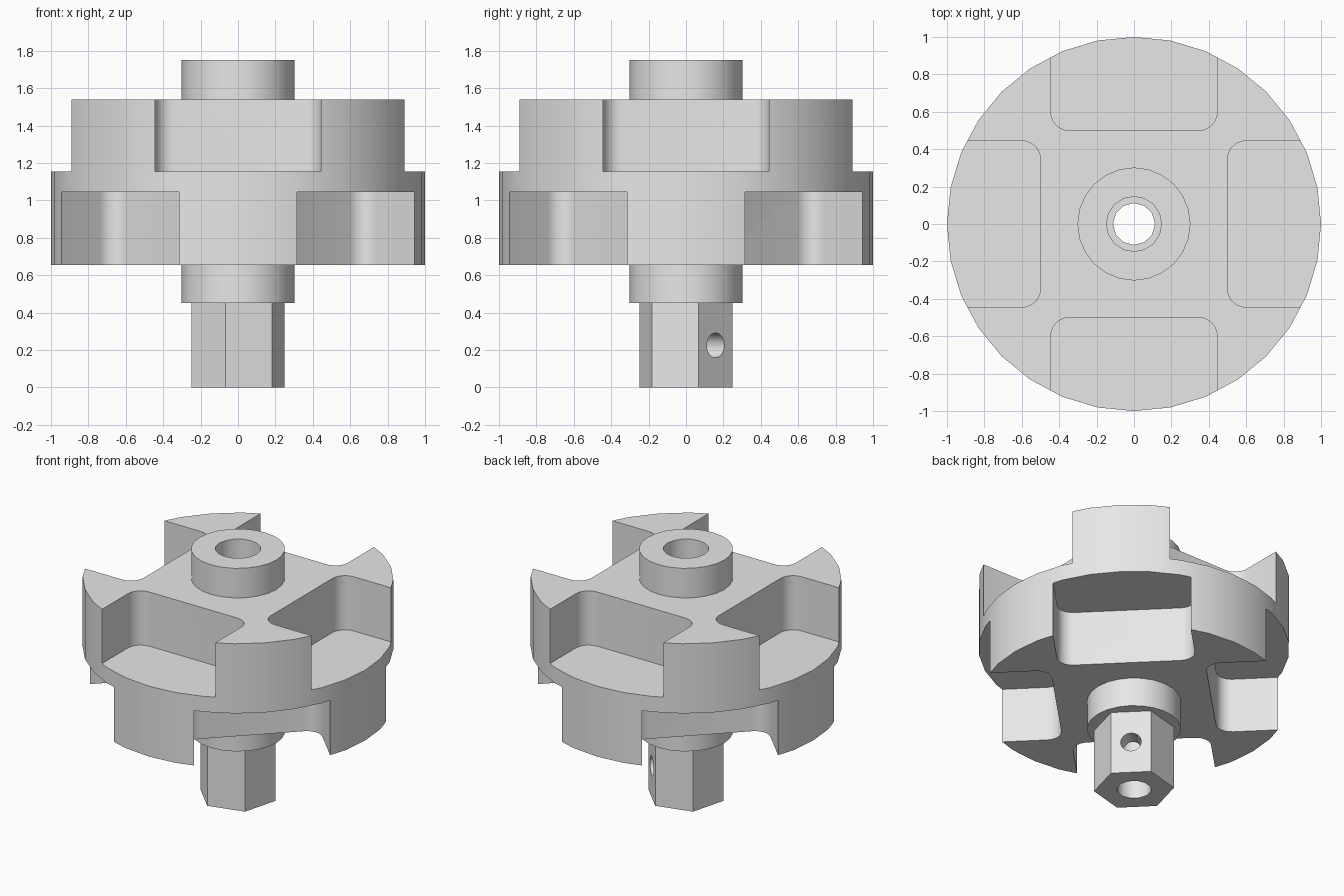
import bpy, bmesh, math
from mathutils import Matrix

cube = bpy.data.objects.get("Cube")
if cube:
    bpy.data.objects.remove(cube, do_unlink=True)

# Single plain colour
grey = bpy.data.materials.new("light grey")
grey.use_nodes = True
grey.diffuse_color = (0.8, 0.8, 0.8, 1)
grey.node_tree.nodes["Principled BSDF"].inputs["Base Color"].default_value = (0.8, 0.8, 0.8, 1)


def prism(name, points, z0, z1, matrix=Matrix()):
    """Extrude a flat outline from z0 to z1, then place it."""
    bm = bmesh.new()
    face = bm.faces.new([bm.verts.new((x, y, z0)) for x, y in points])
    top = bmesh.ops.extrude_face_region(bm, geom=[face])["geom"]
    for v in top:
        if isinstance(v, bmesh.types.BMVert):
            v.co.z = z1
    bmesh.ops.recalc_face_normals(bm, faces=bm.faces)
    bm.transform(matrix)
    mesh = bpy.data.meshes.new(name)
    bm.to_mesh(mesh)
    bm.free()
    mesh.materials.append(grey)
    obj = bpy.data.objects.new(name, mesh)
    bpy.context.collection.objects.link(obj)
    return obj


def ring(radius, sides, start=0):
    angles = [math.radians(start) + math.tau * i / sides for i in range(sides)]
    return [(radius * math.cos(a), radius * math.sin(a)) for a in angles]


def combine(target, tool, operation):
    """Apply a boolean and discard the tool."""
    mod = target.modifiers.new("combine", "BOOLEAN")
    mod.operation, mod.object, mod.solver = operation, tool, "EXACT"
    bpy.context.view_layer.objects.active = target
    bpy.ops.object.modifier_apply(modifier=mod.name)
    bpy.data.objects.remove(tool, do_unlink=True)


# Pocket outline: open outwards, with two rounded inner corners
inner, half, fillet, outer = 0.5, 0.445, 0.1, 1.3
corner = []
for i in range(7):
    a = math.pi / 2 * i / 6
    corner.append((inner + fillet * (1 - math.sin(a)), half - fillet * (1 - math.cos(a))))
pocket = [(outer, half)] + corner
pocket += [(x, -y) for x, y in reversed(pocket)]

# Main disc with collars and hexagonal shaft
coupling = prism("slotted_coupling", ring(1, 32), 0.655, 1.54)
combine(coupling, prism("collar", ring(0.302, 24), 0.45, 1.75), "UNION")
combine(coupling, prism("hex_shaft", ring(0.258, 6, 15), 0, 0.6), "UNION")

# Four pockets above, four below turned by half a step
for i in range(4):
    for z0, z1, turn in ((1.155, 1.65, 0), (0.55, 1.045, 45)):
        spin = Matrix.Rotation(math.radians(90 * i + turn), 4, "Z")
        combine(coupling, prism("pocket", pocket, z0, z1, spin), "DIFFERENCE")

# Stepped bore through the axis
combine(coupling, prism("wide_bore", ring(0.147, 16), 0.46, 1.9), "DIFFERENCE")
combine(coupling, prism("narrow_bore", ring(0.112, 12), -0.1, 0.6), "DIFFERENCE")

# Cross hole in one flat of the shaft
aim = (Matrix.Translation((0, 0, 0.225)) @ Matrix.Rotation(math.radians(45), 4, "Z")
       @ Matrix.Rotation(math.radians(90), 4, "Y"))
combine(coupling, prism("cross_hole", ring(0.067, 16), 0.03, 0.4, aim), "DIFFERENCE")

# Smooth curved walls, crisp edges
bpy.ops.object.select_all(action="DESELECT")
coupling.select_set(True)
bpy.context.view_layer.objects.active = coupling
bpy.ops.object.shade_smooth_by_angle(angle=math.radians(35))
